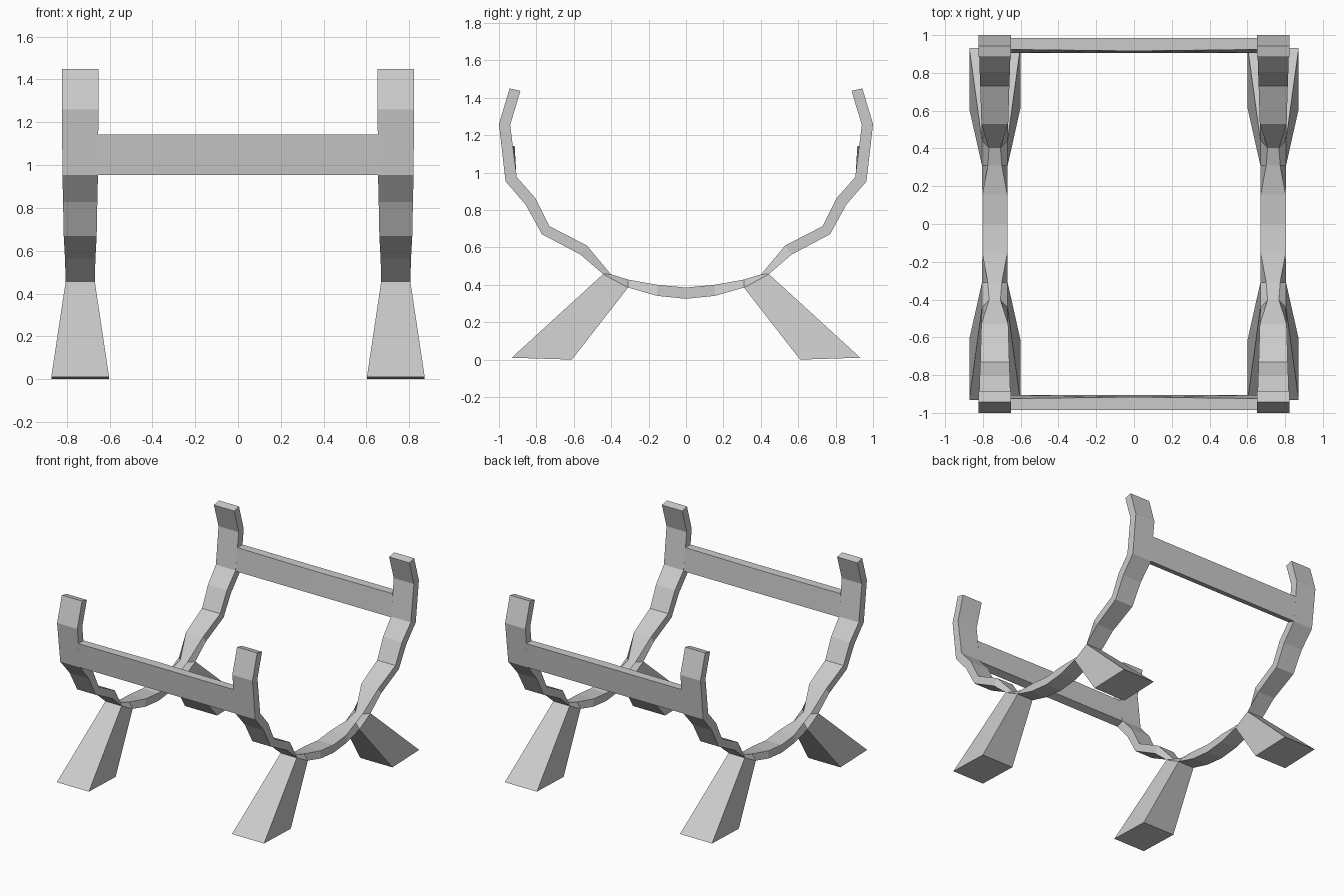
import bpy
import bmesh

if "Cube" in bpy.data.objects:
    bpy.data.objects.remove(bpy.data.objects["Cube"])

CX = 0.737  # centre line of each side rail


def loft(name, sections, cap_start, cap_end):
    """Join a row of four-point rings into a tube, mirrored in x and y."""
    bm = bmesh.new()
    rings = [[bm.verts.new(p) for p in s] for s in sections]
    for a, b in zip(rings, rings[1:]):
        for i in range(4):
            j = (i + 1) % 4
            bm.faces.new((a[i], a[j], b[j], b[i]))
    if cap_start:
        bm.faces.new(rings[0])
    if cap_end:
        bm.faces.new(rings[-1])
    bmesh.ops.recalc_face_normals(bm, faces=bm.faces)
    me = bpy.data.meshes.new(name)
    bm.to_mesh(me)
    bm.free()
    ob = bpy.data.objects.new(name, me)
    bpy.context.collection.objects.link(ob)
    mod = ob.modifiers.new("mirror", 'MIRROR')
    mod.use_axis = (True, True, False)
    mod.merge_threshold = 0.0005
    return ob


def ring(outer, inner, w_out, w_in):
    """Rectangular section across a rail: outer and inner (y, z), half widths."""
    return [(CX - w_out, *outer), (CX + w_out, *outer),
            (CX + w_in, *inner), (CX - w_in, *inner)]


# Side rails: cradle bottom, pinched joint, then stepped upright arms
rail = [
    ((0, .325), (0, .385), .066, .066),
    ((.155, .341), (.155, .40), .066, .066),
    ((.31, .385), (.31, .428), .068, .037),
    ((.443, .457), (.402, .456), .068, .030),
    ((.565, .562), (.53, .61), .071, .071),
    ((.77, .67), (.73, .713), .077, .077),
    ((.857, .828), (.805, .863), .080, .080),
    ((.965, .953), (.905, .976), .083, .083),
    ((1.0, 1.26), (.94, 1.255), .085, .085),
    ((.943, 1.45), (.885, 1.437), .085, .085),
]
loft("side_rail", [ring(*r) for r in rail], False, True)

# Flared splayed legs
loft("leg", [ring((.443, .457), (.31, .385), .068, .068),
             ring((.932, .01), (.61, 0), .135, .135)], False, True)

# Cross bars between the arms, slightly bowed on the inside
bar = []
for x, bow in ((0, .008), (.655, 0)):
    bar.append([(x, .965, .953), (x, .986, 1.143),
                (x, .924 - bow, 1.143), (x, .906, .97)])
loft("cross_bar", bar, False, True)
